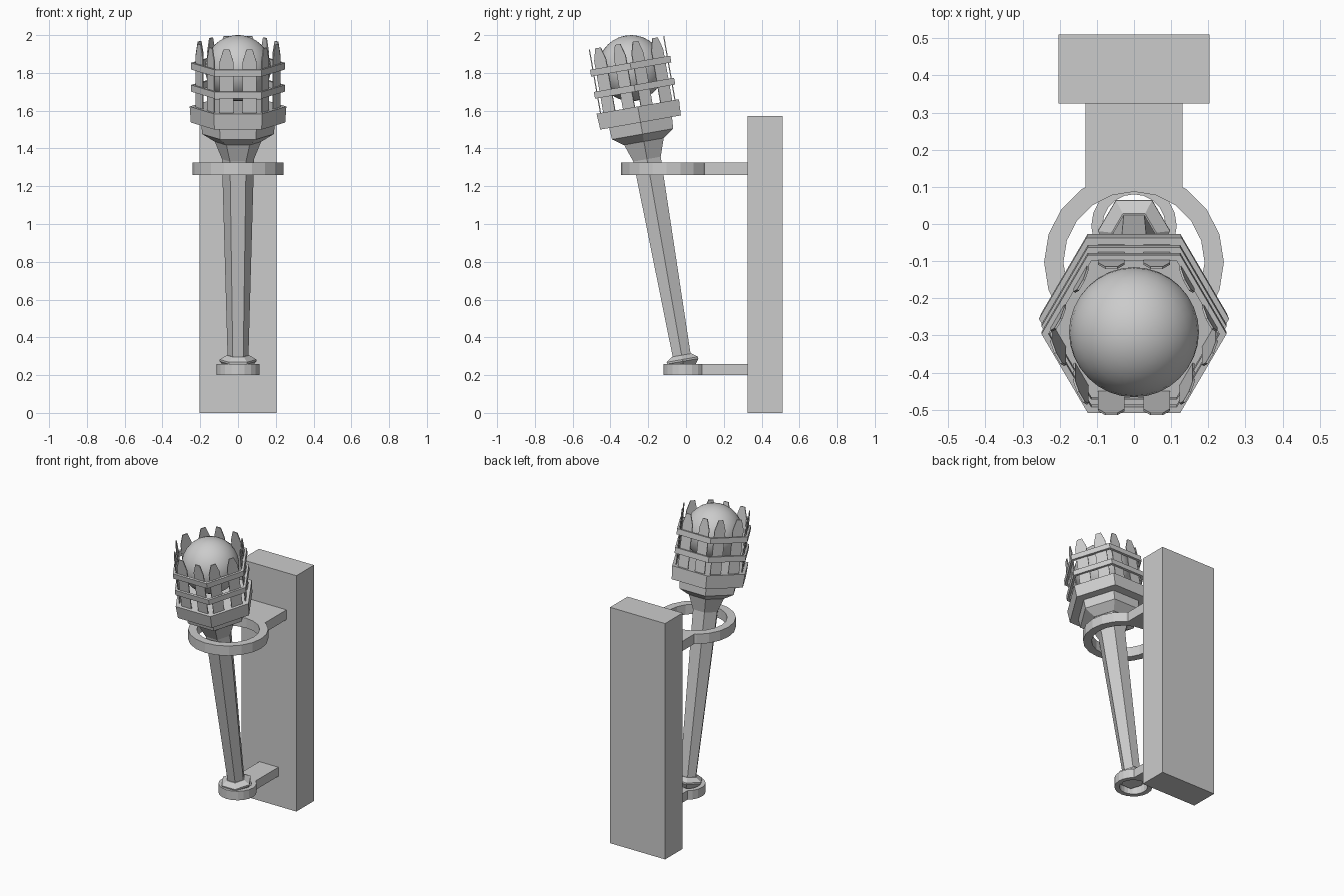
import bpy, bmesh
from math import pi, sin, cos, radians
from mathutils import Matrix

if "Cube" in bpy.data.objects:
    bpy.data.objects.remove(bpy.data.objects["Cube"])

# Torch axis: starts in the lower ring and leans toward the front
TILT = Matrix.Translation((0, -0.017, 0.27)) @ Matrix.Rotation(radians(10), 4, 'X')


def make(name, bm, matrix=Matrix()):
    bmesh.ops.recalc_face_normals(bm, faces=bm.faces)
    me = bpy.data.meshes.new(name)
    bm.to_mesh(me)
    bm.free()
    ob = bpy.data.objects.new(name, me)
    bpy.context.collection.objects.link(ob)
    ob.matrix_world = matrix
    return ob


def box(name, x0, x1, y0, y1, z0, z1):
    bm = bmesh.new()
    bmesh.ops.create_cube(bm, size=1, matrix=Matrix.Translation(
        ((x0 + x1) / 2, (y0 + y1) / 2, (z0 + z1) / 2)) @ Matrix.Diagonal(
        (x1 - x0, y1 - y0, z1 - z0, 1)))
    return make(name, bm)


def lathe(name, profile, sides, matrix, closed=False):
    """Sweep (radius, height) points around z; closed joins the last to the first."""
    bm = bmesh.new()
    rings = [[bm.verts.new((r * cos(2 * pi * k / sides), r * sin(2 * pi * k / sides), z))
              for k in range(sides)] for r, z in profile]
    pairs = list(zip(rings, rings[1:]))
    if closed:
        pairs.append((rings[-1], rings[0]))
    else:
        bm.faces.new(rings[0])
        bm.faces.new(rings[-1])
    for a, b in pairs:
        for k in range(sides):
            n = (k + 1) % sides
            bm.faces.new((a[k], a[n], b[n], b[k]))
    return make(name, bm, matrix)


def hoop(name, outer, inner, z0, z1, sides, matrix):
    return lathe(name, [(outer, z0), (outer, z1), (inner, z1), (inner, z0)],
                 sides, matrix, closed=True)


# Wall plate and the two holder rings with their arms
box("wall_plate", -0.203, 0.203, 0.325, 0.51, 0, 1.572)
hoop("upper_ring", 0.242, 0.19, 1.26, 1.325, 20, Matrix.Translation((0, -0.103, 0)))
box("upper_arm", -0.13, 0.13, 0.092, 0.325, 1.26, 1.325)
hoop("lower_ring", 0.115, 0.085, 0.2, 0.26, 20, Matrix.Translation((0, -0.005, 0)))
box("lower_arm", -0.07, 0.07, 0.083, 0.325, 0.2, 0.26)

# Hexagonal torch handle, pommel and cup
lathe("pommel", [(0.07, -0.03), (0.097, 0.003), (0.097, 0.013), (0.06, 0.036)], 6, TILT)
lathe("shaft", [(0.055, 0.02), (0.085, 1.09), (0.125, 1.19), (0.125, 1.2)], 6, TILT)
lathe("cup_base", [(0.125, 1.185), (0.19, 1.225), (0.195, 1.29)], 6, TILT)
lathe("cup", [(0.25, 1.287), (0.256, 1.373)], 6, TILT)

# Two hexagonal bands around the cage
for name, z in (("lower_band", 1.453), ("upper_band", 1.572)):
    hoop(name, 0.249, 0.23, z, z + 0.036, 6, TILT)

# Pointed slats, two on each of the six sides
outline = [(-0.036, 1.36), (0.036, 1.36), (0.036, 1.65), (0.016, 1.715),
           (-0.016, 1.715), (-0.036, 1.65)]
for side in range(6):
    for t in (-0.061, 0.061):
        bm = bmesh.new()
        face = bm.faces.new([bm.verts.new((x + t, -0.203, z)) for x, z in outline])
        ext = bmesh.ops.extrude_face_region(bm, geom=[face])
        for v in ext["geom"]:
            if isinstance(v, bmesh.types.BMVert):
                v.co.y += 0.006
        make("slat", bm, TILT @ Matrix.Rotation(side * pi / 3, 4, 'Z'))

# Smooth flame globe inside the cage
bm = bmesh.new()
bmesh.ops.create_uvsphere(bm, u_segments=32, v_segments=16, radius=0.175)
for f in bm.faces:
    f.smooth = True
make("flame_globe", bm, TILT @ Matrix.Translation((0, 0, 1.579)))
